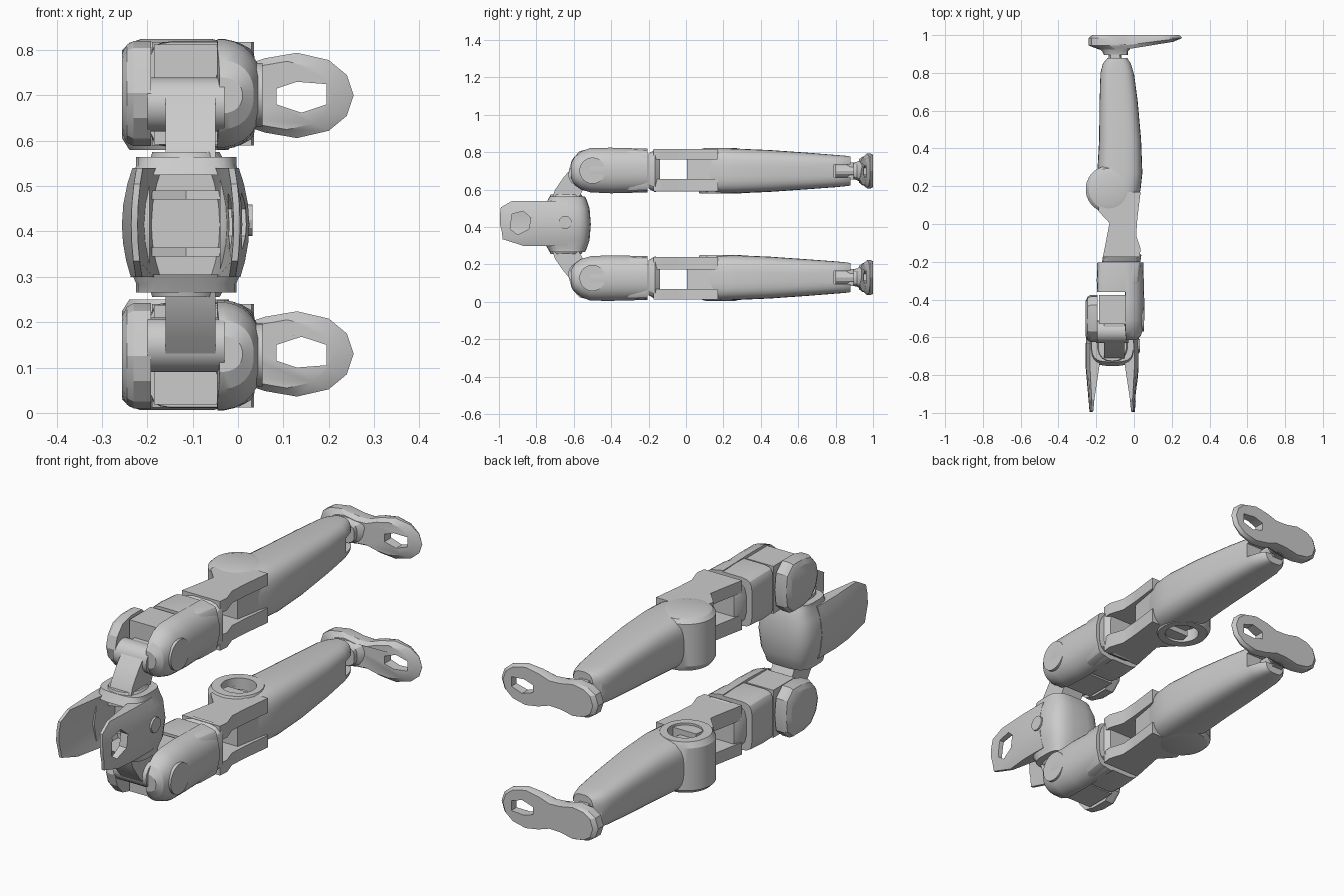
import bpy, bmesh, math
from mathutils import Matrix, Vector

if "Cube" in bpy.data.objects:
    bpy.data.objects.remove(bpy.data.objects["Cube"])

MID = 0.415  # mirror plane height between the two legs


def skin(name, rings):
    """Closed solid through rings of 3D points."""
    bm = bmesh.new()
    rv = [[bm.verts.new(p) for p in r] for r in rings]
    n = len(rv[0])
    for a, b in zip(rv, rv[1:]):
        for i in range(n):
            j = (i + 1) % n
            bm.faces.new((a[i], a[j], b[j], b[i]))
    bm.faces.new(rv[0])
    bm.faces.new(rv[-1])
    bmesh.ops.recalc_face_normals(bm, faces=bm.faces)
    me = bpy.data.meshes.new(name)
    bm.to_mesh(me)
    bm.free()
    ob = bpy.data.objects.new(name, me)
    bpy.context.collection.objects.link(ob)
    return ob


def place(axis, t, a, b):
    return {'x': (t, a, b), 'y': (a, t, b), 'z': (a, b, t)}[axis]


def loft(name, axis, secs, e=2.0, n=20, half=False):
    """Superellipse sections (t, a0, a1, b0, b1); half keeps only the high-a side."""
    rings = []
    for t, a0, a1, b0, b1 in secs:
        ring = []
        for k in range(n):
            w = 2 * math.pi * (k + 0.5) / n
            c, s = math.cos(w), math.sin(w)
            u = math.copysign(abs(c) ** (2 / e), c)
            v = math.copysign(abs(s) ** (2 / e), s)
            a = (a0 + (a1 - a0) * u if u > 0 else a0 - 0.02 * (a1 - a0) * -u) if half \
                else (a0 + a1) / 2 + (a1 - a0) / 2 * u
            ring.append(place(axis, t, a, (b0 + b1) / 2 + (b1 - b0) / 2 * v))
        rings.append(ring)
    return skin(name, rings)


def prism(name, axis, pts, t0, t1):
    return skin(name, [[place(axis, t, a, b) for a, b in pts] for t in (t0, t1)])


def box(name, x0, x1, y0, y1, z0, z1):
    return prism(name, 'z', [(x0, y0), (x1, y0), (x1, y1), (x0, y1)], z0, z1)


def disc(name, axis, a, b, r, t0, t1, n=24):
    return prism(name, axis, [(a + r * math.cos(2 * math.pi * k / n), b + r * math.sin(2 * math.pi * k / n))
                              for k in range(n)], t0, t1)


def cut(obs, cutter):
    for ob in obs:
        m = ob.modifiers.new('cut', 'BOOLEAN')
        m.operation, m.solver, m.object = 'DIFFERENCE', 'EXACT', cutter
        dg = bpy.context.evaluated_depsgraph_get()
        me = bpy.data.meshes.new_from_object(ob.evaluated_get(dg))
        ob.modifiers.clear()
        ob.data = me
    bpy.data.objects.remove(cutter)


leg = []

# foot: figure-eight outline with a window through the toe
half = [(.255, 0), (.24, .045), (.2, .078), (.13, .094), (.06, .082), (0, .062), (-.06, .064),
        (-.13, .078), (-.19, .068), (-.225, .045), (-.24, 0)]
outline = half + [(x, -z) for x, z in half[-2:0:-1]]
top = lambda x: .925 + max(0, x + .05) * .13


def foot_ring(k, y):
    return [((x - .02) * k + .02, y if y else top(x), .13 + z * k) for x, z in outline]


foot = skin('foot', [foot_ring(.93, 1.0), foot_ring(1, .985),
                     [(x, top(x) + .02, .13 + z) for x, z in outline], foot_ring(.8, None)])
cut([foot], prism('toe_cutter', 'y', [(.085, .115), (.13, .1), (.195, .105), (.195, .15),
                                      (.14, .168), (.085, .15)], .85, 1.1))
leg.append(foot)
leg.append(loft('foot_collar', 'y', [(.895, -.16, -.03, .085, .175), (.915, -.17, -.03, .08, .18),
                                     (.95, -.21, .0, .06, .2)], 3, 16))

# ankle joint
leg.append(disc('ankle_post', 'y', -.1, .13, .034, .8, .93, 12))
leg.append(disc('ankle_axle', 'z', -.1, .885, .026, .085, .175, 14))

# shin: smooth tapering shell with round calf housing
shin = loft('shin', 'y', [(.07, -.17, -.03, .03, .23), (.11, -.19, .01, .015, .245),
                          (.18, -.2, .035, .008, .25), (.27, -.195, .045, .01, .25),
                          (.45, -.185, .038, .018, .242), (.65, -.183, .02, .032, .228),
                          (.8, -.178, 0, .044, .217), (.85, -.165, -.015, .048, .212),
                          (.88, -.14, -.035, .052, .208)], 3.2, 32)
calf = loft('calf_housing', 'z', [(.006, -.215, -.055, .105, .265), (.014, -.24, -.025, .075, .295),
                                  (.03, -.256, -.01, .06, .308), (.225, -.256, -.01, .06, .308),
                                  (.25, -.24, -.02, .072, .298)], 2, 32)
cut([shin, calf], disc('calf_cutter', 'z', -.125, .185, .075, .19, .3))
cut([shin], box('ankle_cutter', -.14, .1, .79, .95, .095, .165))
leg += [shin, calf, disc('calf_hub', 'z', -.125, .185, .04, .15, .215, 12)]

# knee: two side plates, so one can look through between them
plate = [(-.165, -.175), (.03, -.175), (.035, -.13), (.012, -.06), (.018, .03), (.035, .17),
         (-.17, .17), (-.19, .07), (-.13, .005), (-.15, -.1)]
for nm, z0, z1 in (('outer', .012, .068), ('inner', .172, .24)):
    leg.append(prism('knee_plate_' + nm, 'z', plate, z0, z1))
leg.append(prism('knee_block', 'z', [(-.11, .005), (-.005, .005), (.02, .15), (-.14, .15)], .05, .2))
leg.append(loft('knee_collar', 'y', [(-.2, -.17, .035, .035, .225), (-.165, -.165, .04, .015, .245),
                                     (-.14, -.15, .02, .03, .23)], 4, 16))

# thigh: lower core, domed front shell, inner block and back panel
leg.append(loft('thigh_core', 'y', [(-.36, -.195, .0, .012, .242), (-.3, -.198, .03, .01, .245),
                                    (-.205, -.195, .04, .015, .24)], 6, 20))
leg.append(loft('thigh_front_shell', 'y', [(-.615, -.04, .01, .09, .17), (-.595, -.042, .035, .052, .205),
                                           (-.56, -.045, .048, .025, .23), (-.51, -.045, .055, .006, .245),
                                           (-.4, -.045, .055, .005, .25), (-.205, -.045, .05, .01, .245)],
                2.3, 28, True))
leg.append(disc('thigh_cap', 'x', -.5, .128, .07, .02, .054))
leg.append(box('hip_block', -.185, -.045, -.53, -.375, .018, .238))
panel = [(-.61, .07), (-.625, .125), (-.61, .18), (-.57, .225), (-.51, .242), (-.43, .242), (-.385, .2),
         (-.375, .125), (-.385, .05), (-.43, .01), (-.51, .01), (-.57, .025)]
leg.append(skin('thigh_back_panel', [[(x, -.5 + (y + .5) * k, .126 + (z - .126) * k) for y, z in panel]
                                     for x, k in ((-.256, .75), (-.245, .93), (-.23, 1), (-.192, 1))]))

# hip link slanting into the pelvis
leg.append(prism('hip_link', 'x', [(-.715, .275), (-.7, .23), (-.655, .165), (-.6, .1), (-.48, .09),
                                   (-.48, .19), (-.54, .21), (-.575, .275)], -.16, -.05))
leg.append(disc('hip_axle', 'x', -.57, .15, .06, -.2, -.03, 16))
leg.append(loft('hip_collar', 'z', [(.255, -.19, -.04, -.725, -.56), (.29, -.2, -.02, -.735, -.54)], 2.4, 18))

# mirror the whole leg to the other side
flip = Matrix.Translation((0, 0, MID)) @ Matrix.Diagonal((1, 1, -1, 1)) @ Matrix.Translation((0, 0, -MID))
parts = []
for ob in leg:
    me = ob.data.copy()
    me.transform(flip)
    me.flip_normals()
    twin = bpy.data.objects.new(ob.name + '_upper', me)
    bpy.context.collection.objects.link(twin)
    parts += [ob, twin]

# pelvis: barrel hollowed from the front
pelvis = loft('pelvis', 'z', [(.266, -.225, -.003, -.73, -.54), (.285, -.225, -.003, -.74, -.53),
                              (.33, -.245, .015, -.765, -.515), (.415, -.256, .026, -.78, -.508),
                              (.5, -.245, .015, -.765, -.515), (.545, -.225, -.003, -.74, -.53),
                              (.564, -.225, -.003, -.73, -.54)], 3.4, 24)
cut([pelvis], box('waist_cutter', -.195, -.04, -.9, -.63, .305, .525))
parts.append(pelvis)
for z in (.345, .47):
    parts.append(prism('waist_rib', 'z', [(-.2, -.62), (-.19, -.68), (-.115, -.655), (-.04, -.68), (-.03, -.62)],
                       z, z + .02))
parts.append(disc('pelvis_side_hub', 'x', -.645, .425, .035, 0, .032, 12))

# pelvis fins: tapering curved plates, the front one with a window
tips = [(.3, -.87), (.335, -.98), (.375, -.985), (.415, -.995), (.46, -.995), (.505, -.99), (.54, -.93)]


def fin(name, side):
    rings = []
    for z, y in tips:
        b = .025 * (1 - ((z - MID) / .13) ** 2)
        xs = [(b, -.63), (b - .065, -.63), (b - .05, -.75), (b * .5 - .022, y), (b * .5 - .008, y), (b, -.76)]
        rings.append([((x if side > 0 else -.231 - x), yy, z) for x, yy in xs])
    return skin(name, rings)


front_fin = fin('front_fin', 1)
cut([front_fin], prism('fin_cutter', 'x', [(-.94, .39), (-.9, .36), (-.84, .39), (-.83, .45),
                                           (-.87, .485), (-.93, .47)], -.1, .1))
parts += [front_fin, fin('back_fin', -1)]

# crisp facets with smooth shells
for ob in parts:
    ob.select_set(True)
bpy.context.view_layer.objects.active = parts[0]
bpy.ops.object.shade_smooth_by_angle(angle=math.radians(25))
